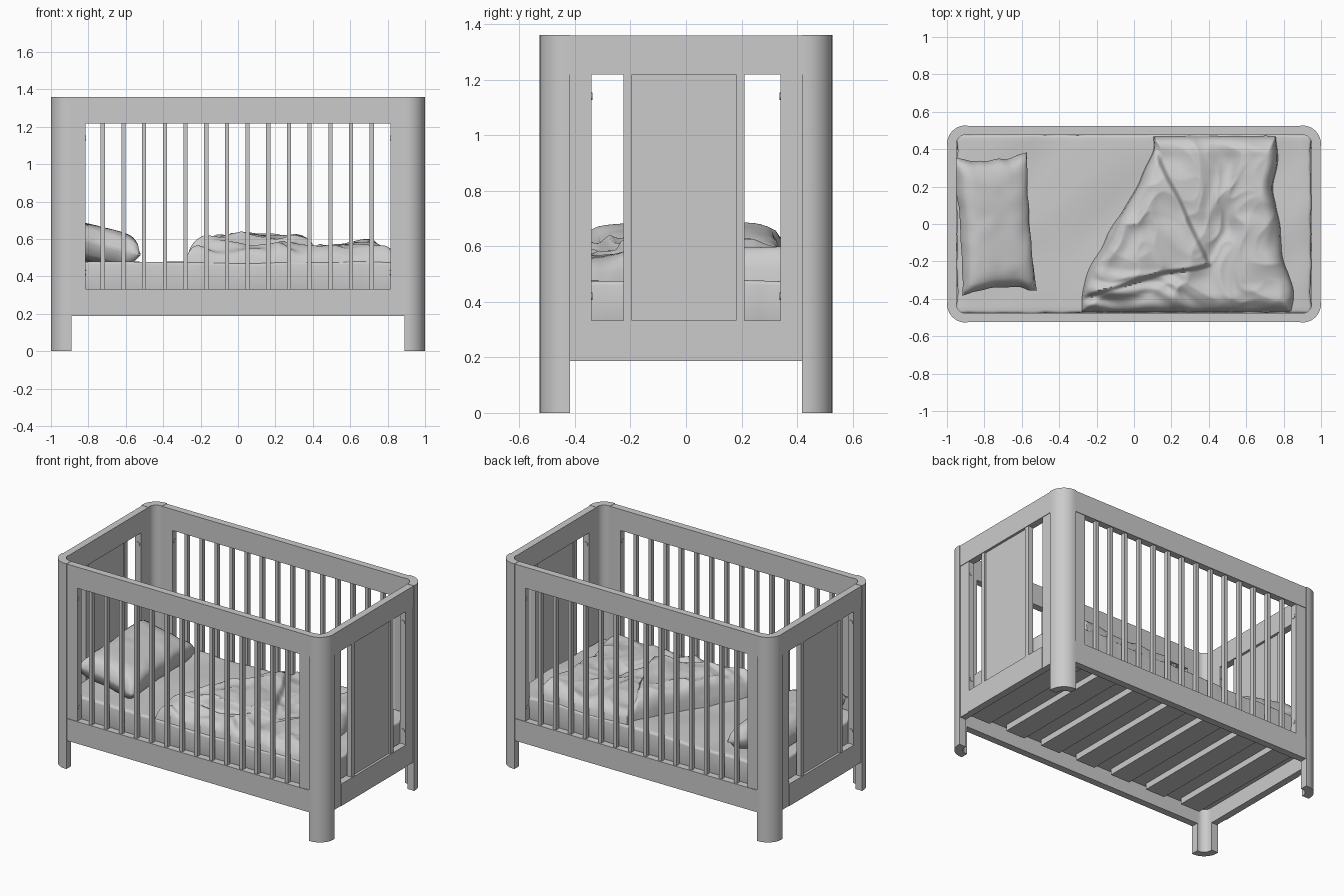
import bpy, bmesh, math
from mathutils import Vector, Matrix, noise

cube = bpy.data.objects.get("Cube")
if cube:
    bpy.data.objects.remove(cube, do_unlink=True)

grey = bpy.data.materials.new("plain grey")
grey.use_nodes = True
grey.diffuse_color = (0.6, 0.6, 0.6, 1)
grey.node_tree.nodes["Principled BSDF"].inputs["Base Color"].default_value = (0.6, 0.6, 0.6, 1)


def finish(name, bm, smooth=None):
    bmesh.ops.recalc_face_normals(bm, faces=bm.faces)
    mesh = bpy.data.meshes.new(name)
    bm.to_mesh(mesh)
    bm.free()
    ob = bpy.data.objects.new(name, mesh)
    bpy.context.collection.objects.link(ob)
    mesh.materials.append(grey)
    if smooth:
        bpy.ops.object.select_all(action='DESELECT')
        ob.select_set(True)
        bpy.context.view_layer.objects.active = ob
        bpy.ops.object.shade_smooth_by_angle(angle=math.radians(smooth))


def box(name, x, y, z):
    bm = bmesh.new()
    bmesh.ops.create_cube(bm, size=1)
    for v in bm.verts:
        v.co = [(r[0] + r[1]) / 2 + c * (r[1] - r[0]) for c, r in zip(v.co, (x, y, z))]
    finish(name, bm)


def span(s, a, b):
    return tuple(sorted((s * a, s * b)))


def smoothstep(a, b, t):
    t = min(1, max(0, (t - a) / (b - a)))
    return t * t * (3 - 2 * t)


def bolt(name, pos, axis):
    bm = bmesh.new()
    turn = Vector((0, 0, 1)).rotation_difference(Vector(axis)).to_matrix().to_4x4()
    bmesh.ops.create_cone(bm, cap_ends=True, segments=16, radius1=0.014, radius2=0.014,
                          depth=0.006, matrix=Matrix.Translation(pos) @ turn)
    finish(name, bm, 40)


HX, HY, T = 1.0, 0.527, 0.05     # half length, half width, timber thickness
LOW, MID, HIGH, TOP = 0.187, 0.333, 1.218, 1.36
INSET = 0.004                    # rails sit just inside the posts


# Corner posts: quarter-round shells
def post(name, sx, sy):
    bm = bmesh.new()
    cx, cy, r = HX - 0.1, HY - 0.1, 0.1
    arc = [i * math.pi / 20 for i in range(11)]
    pts = [(HX, HY - 0.11)] + [(cx + r * math.cos(a), cy + r * math.sin(a)) for a in arc]
    pts += [(HX - 0.11, HY), (HX - 0.11, HY - T)]
    pts += [(cx + T * math.cos(a), cy + T * math.sin(a)) for a in reversed(arc)]
    pts += [(HX - T, HY - 0.11)]
    face = bm.faces.new([bm.verts.new((sx * x, sy * y, 0)) for x, y in pts])
    ext = bmesh.ops.extrude_face_region(bm, geom=[face])
    for v in ext["geom"]:
        if isinstance(v, bmesh.types.BMVert):
            v.co.z = TOP
    finish(name, bm, 30)


for sx, side in ((-1, "right"), (1, "left")):
    for sy, end in ((-1, "front"), (1, "back")):
        tag = f"{end}_{side}"
        post(f"post_{tag}", sx, sy)
        box(f"side_stile_{tag}", span(sx, 0.815, 0.89),
            span(sy, HY - T, HY - 2 * INSET), (MID, HIGH))
        box(f"end_stile_{tag}", span(sx, HX - T, HX - 2 * INSET), span(sy, 0.34, 0.417), (LOW, HIGH))
        for z in (0.42, 1.14):
            bolt(f"side_bolt_{tag}", (sx * 0.815, sy * 0.5, z), (1, 0, 0))
            bolt(f"end_bolt_{tag}", (sx * 0.972, sy * 0.34, z), (0, 1, 0))

# Long sides: rails and vertical bars
for sy, end in ((-1, "front"), (1, "back")):
    depth = span(sy, HY - T, HY - INSET)
    box(f"{end}_top_rail", (-0.89, 0.89), depth, (HIGH, TOP - INSET / 2))
    box(f"{end}_bottom_rail", (-0.89, 0.89), depth, (LOW, MID))
    for i in range(14):
        x = -0.723 + i * 0.1106
        box(f"{end}_bar", (x - 0.011, x + 0.011), span(sy, 0.486, 0.514), (MID, HIGH))

# Short ends: rails, centre panel and its edge battens
for sx, side in ((-1, "right"), (1, "left")):
    depth = span(sx, HX - T, HX - INSET)
    box(f"{side}_end_top_rail", depth, (-0.417, 0.417), (HIGH, TOP - INSET / 2))
    box(f"{side}_end_bottom_rail", depth, (-0.34, 0.34), (LOW, MID))
    box(f"{side}_end_panel", span(sx, 0.966, 0.98), (-0.195, 0.18), (MID, HIGH))
    box(f"{side}_panel_batten", span(sx, 0.958, 0.992), (-0.225, -0.195), (MID, HIGH))
    box(f"{side}_panel_batten", span(sx, 0.958, 0.992), (0.18, 0.21), (MID, HIGH))

# Bed base: board on cross slats
box("base_board", (-0.95, 0.95), (-0.477, 0.477), (0.29, 0.31))
for i in range(7):
    x = -0.81 + i * 0.27
    box("base_slat", (x - 0.07, x + 0.07), (-0.45, 0.45), (0.25, 0.29))

# Mattress with a loose, slightly creased sheet
bm = bmesh.new()
bmesh.ops.create_cube(bm, size=1)
bmesh.ops.scale(bm, vec=(1.89, 0.955, 0.167), verts=bm.verts)
bmesh.ops.translate(bm, vec=(0, 0, 0.3935), verts=bm.verts)
bmesh.ops.bevel(bm, geom=bm.edges[:], offset=0.015, segments=3, profile=0.5, affect='EDGES')
bmesh.ops.subdivide_edges(bm, edges=[e for e in bm.edges if e.calc_length() > 0.3],
                          cuts=40, use_grid_fill=True)
for v in bm.verts:
    x, y, z = v.co
    if z > 0.35:
        v.co.z += 0.014 * noise.noise(Vector((x * 3 - y * 3, x + y, 0)))
    if abs(y) > 0.45:
        v.co.y += math.copysign(0.008, y) * noise.noise(Vector((x * 12, z * 6, 3)))
    if abs(x) > 0.92:
        v.co.x += math.copysign(0.008, x) * noise.noise(Vector((y * 12, z * 6, 7)))
finish("mattress", bm, 50)

# Pillow: full cushion with pinched corners, leaning on the end
bm = bmesh.new()
bmesh.ops.create_cube(bm, size=2)
bmesh.ops.subdivide_edges(bm, edges=bm.edges[:], cuts=27, use_grid_fill=True)
for v in bm.verts:
    u, w, t = v.co
    puff = (max(0, 1 - u ** 4) * max(0, 1 - w ** 6)) ** 0.42
    crease = 0.006 * noise.noise(Vector((u * 2, w * 4, t))) * puff
    edge = 0.01 * noise.noise(Vector((u * 3, w * 3, 5)))
    v.co = (u * (0.205 - 0.015 * (1 - w * w)) + edge,
            w * (0.37 - 0.03 * (1 - u * u)) + edge,
            t * (0.005 + 0.093 * puff) + crease)
bmesh.ops.transform(bm, verts=bm.verts, matrix=Matrix.Translation((-0.745, 0, 0.566))
                    @ Matrix.Rotation(math.radians(4), 4, 'Z')
                    @ Matrix.Rotation(math.radians(14), 4, 'Y'))
finish("pillow", bm, 60)


# Duvet: crumpled cover with one corner folded back
FLAP = [Vector(p) for p in ((0.1, 0.47), (-0.32, -0.42), (0.41, -0.22))]


def flap_depth(p):
    dist = []
    for i in range(3):
        a, b = FLAP[i], FLAP[(i + 1) % 3]
        e = (b - a).normalized()
        dist.append(e.x * (p.y - a.y) - e.y * (p.x - a.x))
    return min(dist)


def ridge(p, seed):
    return 1 - 2 * abs(noise.noise(Vector((p.x, p.y, seed))))


bm = bmesh.new()
bmesh.ops.create_grid(bm, x_segments=130, y_segments=120, size=1)
for v in bm.verts:
    u, w = (v.co.x + 1) / 2, (v.co.y + 1) / 2
    left = -0.28 + 0.38 * smoothstep(0, 1, w * 1.05 - 0.05) + 0.02 * noise.noise(Vector((0, w * 7, 1)))
    right = 0.84 - 0.08 * smoothstep(0.1, 0.6, w) + 0.03 * noise.noise(Vector((1, w * 5, 2)))
    p = Vector((left + (right - left) * u, -0.47 + 0.94 * w))
    rim = min(u * 1.1, 1.1 - u * 1.1, w * 0.94, 0.94 - w * 0.94)
    lift = min(1, rim / 0.1)
    lift = math.sqrt(max(0, 1 - (1 - lift) ** 2))
    warp = p + 0.1 * Vector((noise.noise(Vector((p.x * 4, p.y * 4, 0))),
                             noise.noise(Vector((p.x * 4, p.y * 4, 9)))))
    # the fold edge wanders and its height fades toward the back
    fold = flap_depth(p + 0.25 * (warp - p))
    h = 0.065 + 0.042 * smoothstep(0, 0.03, fold)
    h += 0.025 * smoothstep(0.4, 0.0, abs(p.x - 0.1))
    h += 0.03 * smoothstep(0.5, 0.7, p.x) * smoothstep(-0.45, 0.1, p.y)
    h += 0.026 * ridge(warp * 3.2, 4) + 0.012 * ridge(warp * 7, 6)
    # tighter gathers along the front left corner
    gather = smoothstep(-0.2, -0.42, p.y) * smoothstep(0.5, -0.1, p.x)
    h += 0.016 * gather * math.sin(60 * (warp.y + 0.3 * warp.x))
    v.co = (p.x, p.y, 0.47 + h * lift)
finish("duvet", bm, 50)
